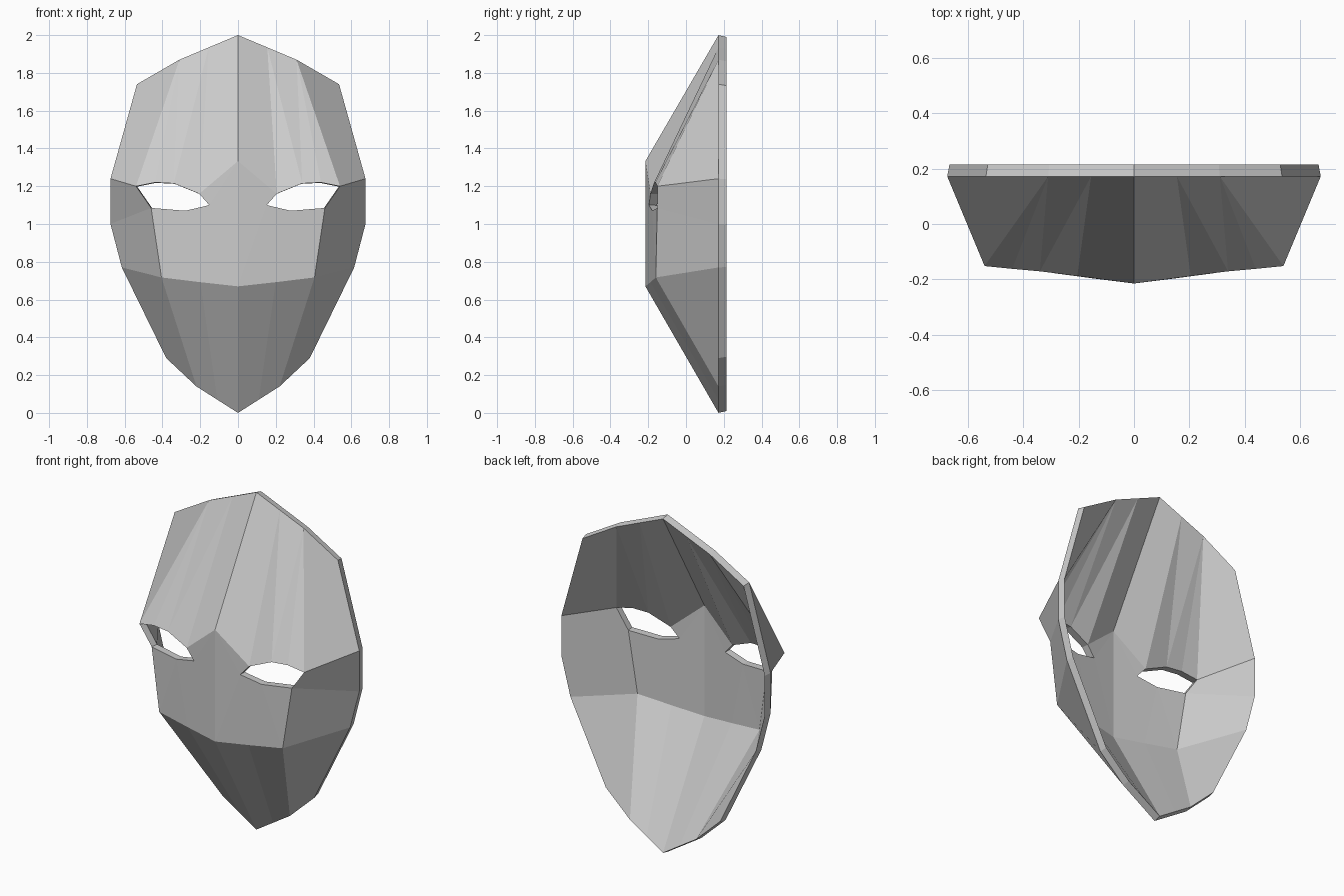
import bpy, bmesh

if "Cube" in bpy.data.objects:
    bpy.data.objects.remove(bpy.data.objects["Cube"])

# Right half of the mask front: named points (x, y, z)
P = {
    # outer edge, top to chin
    "top": (0, .172, 2), "t1": (.155, .172, 1.935), "t2": (.31, .172, 1.87),
    "temple": (.535, .172, 1.74), "side1": (.675, .172, 1.24),
    "side2": (.675, .172, 1.0), "jaw1": (.615, .172, .77),
    "jaw2": (.38, .172, .29), "c2": (.22, .172, .14),
    "c1": (.11, .172, .07), "chin": (0, .172, 0),
    # front ridge and cheek
    "brow": (0, -.215, 1.333), "lip": (0, -.215, .67),
    "lip1": (.2, -.188, .692), "cheek": (.405, -.16, .717),
    # eye opening
    "e_in": (.152, -.196, 1.10), "e_t1": (.205, -.188, 1.16),
    "e_t2": (.34, -.171, 1.215), "e_t3": (.44, -.162, 1.22),
    "e_out": (.54, -.152, 1.20), "e_b2": (.46, -.152, 1.085),
    "e_b1": (.28, -.179, 1.07),
}
FACES = """top brow e_t1 t1
t1 e_t1 e_t2
t1 e_t2 t2
t2 e_t2 e_t3
t2 e_t3 e_out
t2 e_out side1 temple
e_out e_b2 side2 side1
e_b2 cheek jaw1 side2
brow e_in e_t1
brow lip e_in
lip lip1 e_b1 e_in
lip1 cheek e_b1
e_b1 cheek e_b2
cheek c2 jaw2 jaw1
cheek lip1 c1 c2
lip1 lip chin c1"""

bm = bmesh.new()
# Both halves, welded on the centre line
for s in (1, -1):
    v = {n: bm.verts.new((s * x, y, z)) for n, (x, y, z) in P.items()}
    for line in FACES.splitlines():
        names = line.split()
        bm.faces.new([v[n] for n in (names if s > 0 else names[::-1])])
bmesh.ops.remove_doubles(bm, verts=bm.verts[:], dist=1e-4)

# Shell thickness, slightly narrower at the back
ext = bmesh.ops.extrude_face_region(bm, geom=bm.faces[:], use_keep_orig=True)
for e in ext["geom"]:
    if isinstance(e, bmesh.types.BMVert):
        e.co.x *= .988
        e.co.y += .043
        e.co.z = 1 + (e.co.z - 1) * .99
bmesh.ops.recalc_face_normals(bm, faces=bm.faces[:])

mesh = bpy.data.meshes.new("mask_shell")
bm.to_mesh(mesh)
bm.free()
bpy.context.collection.objects.link(bpy.data.objects.new("mask_shell", mesh))
